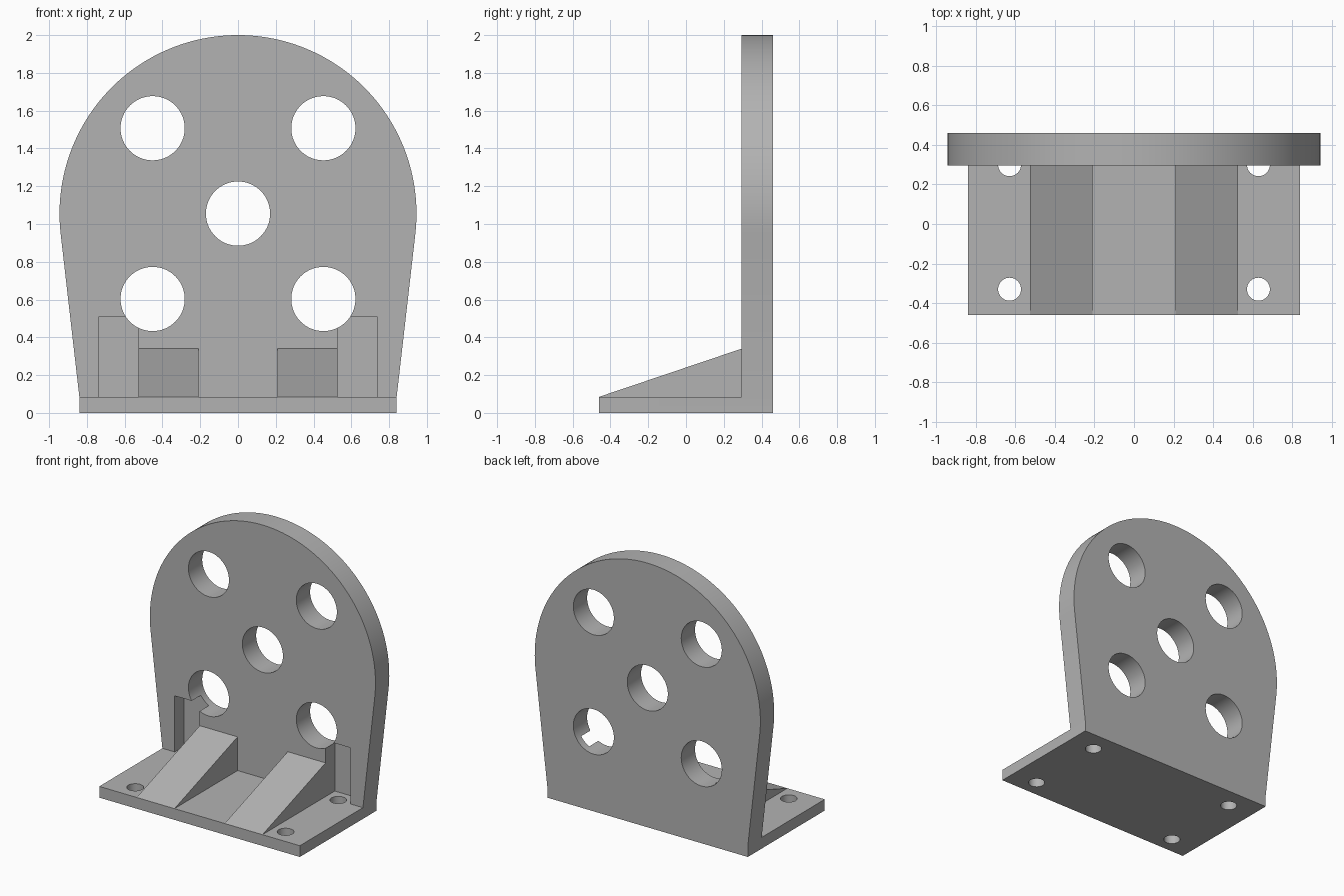
import bpy, bmesh, math
from mathutils import Vector

if "Cube" in bpy.data.objects:
    bpy.data.objects.remove(bpy.data.objects["Cube"], do_unlink=True)

# Material
grey = bpy.data.materials.new("plain grey")
grey.use_nodes = True
colour = (0.45, 0.45, 0.45, 1)
grey.diffuse_color = colour
grey.node_tree.nodes["Principled BSDF"].inputs["Base Color"].default_value = colour

# Main sizes
HALF_W, FRONT, FACE, BACK = 0.84, -0.46, 0.295, 0.46
BASE_H, ARC_Z, ARC_R = 0.085, 1.055, 0.945
HOLE_R, HOLE_OFF = 0.17, 0.452


def prism(name, points, axis, lo, hi):
    """Extrude a 2D outline along x, y or z from lo to hi."""
    place = {"x": lambda a, b, d: (d, a, b),
             "y": lambda a, b, d: (a, d, b),
             "z": lambda a, b, d: (a, b, d)}[axis]
    bm = bmesh.new()
    face = bm.faces.new([bm.verts.new(place(a, b, lo)) for a, b in points])
    out = bmesh.ops.extrude_face_region(bm, geom=[face])
    verts = [g for g in out["geom"] if isinstance(g, bmesh.types.BMVert)]
    bmesh.ops.translate(bm, verts=verts, vec=Vector(place(0, 0, hi - lo)))
    bmesh.ops.recalc_face_normals(bm, faces=bm.faces)
    mesh = bpy.data.meshes.new(name)
    bm.to_mesh(mesh)
    bm.free()
    mesh.materials.append(grey)
    obj = bpy.data.objects.new(name, mesh)
    bpy.context.collection.objects.link(obj)
    return obj


def rect(a0, a1, b0, b1):
    return [(a0, b0), (a1, b0), (a1, b1), (a0, b1)]


def circle(a, b, r, n=64):
    return [(a + r * math.cos(math.tau * i / n), b + r * math.sin(math.tau * i / n))
            for i in range(n)]


def combine(target, other, operation):
    """Apply a boolean and discard the helper."""
    mod = target.modifiers.new(operation.lower(), "BOOLEAN")
    mod.operation, mod.solver, mod.object = operation, "EXACT", other
    bpy.context.view_layer.objects.active = target
    bpy.ops.object.modifier_apply(modifier=mod.name)
    bpy.data.objects.remove(other, do_unlink=True)


# Upright plate: straight foot, tapered sides tangent to a round top
dz = BASE_H - ARC_Z
start = math.atan2(dz, HALF_W) + math.acos(ARC_R / math.hypot(HALF_W, dz))
sweep = math.pi - 2 * start
arc = [(ARC_R * math.cos(start + sweep * i / 96),
        ARC_Z + ARC_R * math.sin(start + sweep * i / 96)) for i in range(97)]
outline = [(-HALF_W, BASE_H), (-HALF_W, 0), (HALF_W, 0), (HALF_W, BASE_H)] + arc
bracket = prism("mounting_bracket", outline, "y", FACE, BACK)

# Base plate
combine(bracket, prism("base_plate", rect(-HALF_W, HALF_W, FRONT, BACK), "z", 0, BASE_H), "UNION")

# Sloping ribs, rooted in the base and the plate
for side in (-1, 1):
    xs = sorted((side * 0.21, side * 0.527))
    wedge = [(FRONT, BASE_H), (FRONT + 0.02, 0.04), (FACE + 0.05, 0.04),
             (FACE + 0.05, 0.34), (FACE, 0.34)]
    combine(bracket, prism("rib", wedge, "x", *xs), "UNION")

# Screw pockets in the plate and screw holes in the base
for side in (-1, 1):
    xs = sorted((side * 0.527, side * 0.737))
    pocket = prism("pocket", rect(*xs, FACE - 0.1, FACE + 0.11), "z", BASE_H, 0.51)
    combine(bracket, pocket, "DIFFERENCE")
    for y in (-0.33, 0.30):
        hole = prism("screw_hole", circle(side * 0.63, y, 0.058, 48), "z", -0.1, 0.2)
        combine(bracket, hole, "DIFFERENCE")

# Large round holes through the plate
centres = [(0, 0)] + [(i, j) for i in (-1, 1) for j in (-1, 1)]
for i, j in centres:
    ring = circle(i * HOLE_OFF, ARC_Z + j * HOLE_OFF, HOLE_R)
    combine(bracket, prism("plate_hole", ring, "y", FACE - 0.1, BACK + 0.1), "DIFFERENCE")

# Smooth curved walls, sharp edges elsewhere
bpy.ops.object.select_all(action="DESELECT")
bracket.select_set(True)
bpy.context.view_layer.objects.active = bracket
bpy.ops.object.shade_smooth_by_angle(angle=math.radians(20))
